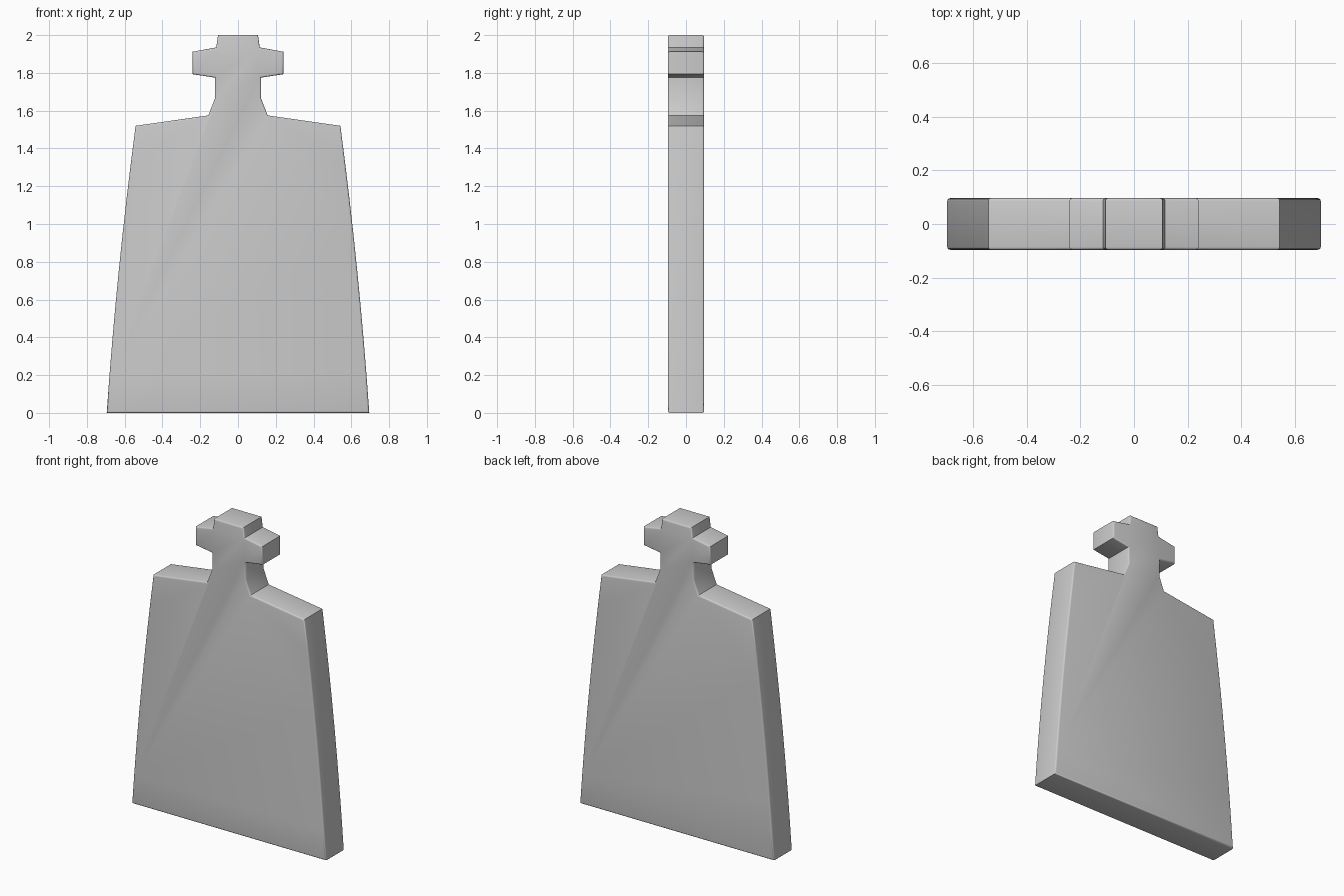
import bpy, bmesh

if "Cube" in bpy.data.objects:
    bpy.data.objects.remove(bpy.data.objects["Cube"])

HALF_DEPTH = 0.096
BEVEL = 0.01

# Right half of the outline: gently bowed side, shoulder, neck, collar, cap
steps = 8
side = []
for i in range(steps + 1):
    t = i / steps
    side.append((0.695 - 0.153 * t + 0.012 * 4 * t * (1 - t), 1.52 * t))
half = side + [(0.157, 1.575), (0.122, 1.665), (0.122, 1.775), (0.24, 1.793),
               (0.24, 1.912), (0.115, 1.935), (0.106, 2.0)]
outline = half + [(-x, z) for x, z in reversed(half)]

# Extrude the outline into a slab
bm = bmesh.new()
front = bm.faces.new([bm.verts.new((x, -HALF_DEPTH, z)) for x, z in outline])
ext = bmesh.ops.extrude_face_region(bm, geom=[front])
moved = [v for v in ext["geom"] if isinstance(v, bmesh.types.BMVert)]
bmesh.ops.translate(bm, verts=moved, vec=(0, 2 * HALF_DEPTH, 0))
bmesh.ops.recalc_face_normals(bm, faces=bm.faces)

# Round the rims of the front and back faces
rims = [e for e in bm.edges if abs(e.verts[0].co.y - e.verts[1].co.y) < 1e-6]
bmesh.ops.bevel(bm, geom=rims, offset=BEVEL, offset_type='OFFSET',
                segments=3, profile=0.5, affect='EDGES')

mesh = bpy.data.meshes.new("flat_bottle")
bm.to_mesh(mesh)
bm.free()
bottle = bpy.data.objects.new("flat_bottle", mesh)
bpy.context.collection.objects.link(bottle)

bpy.context.view_layer.objects.active = bottle
bottle.select_set(True)
bpy.ops.object.shade_smooth_by_angle(angle=0.55)
